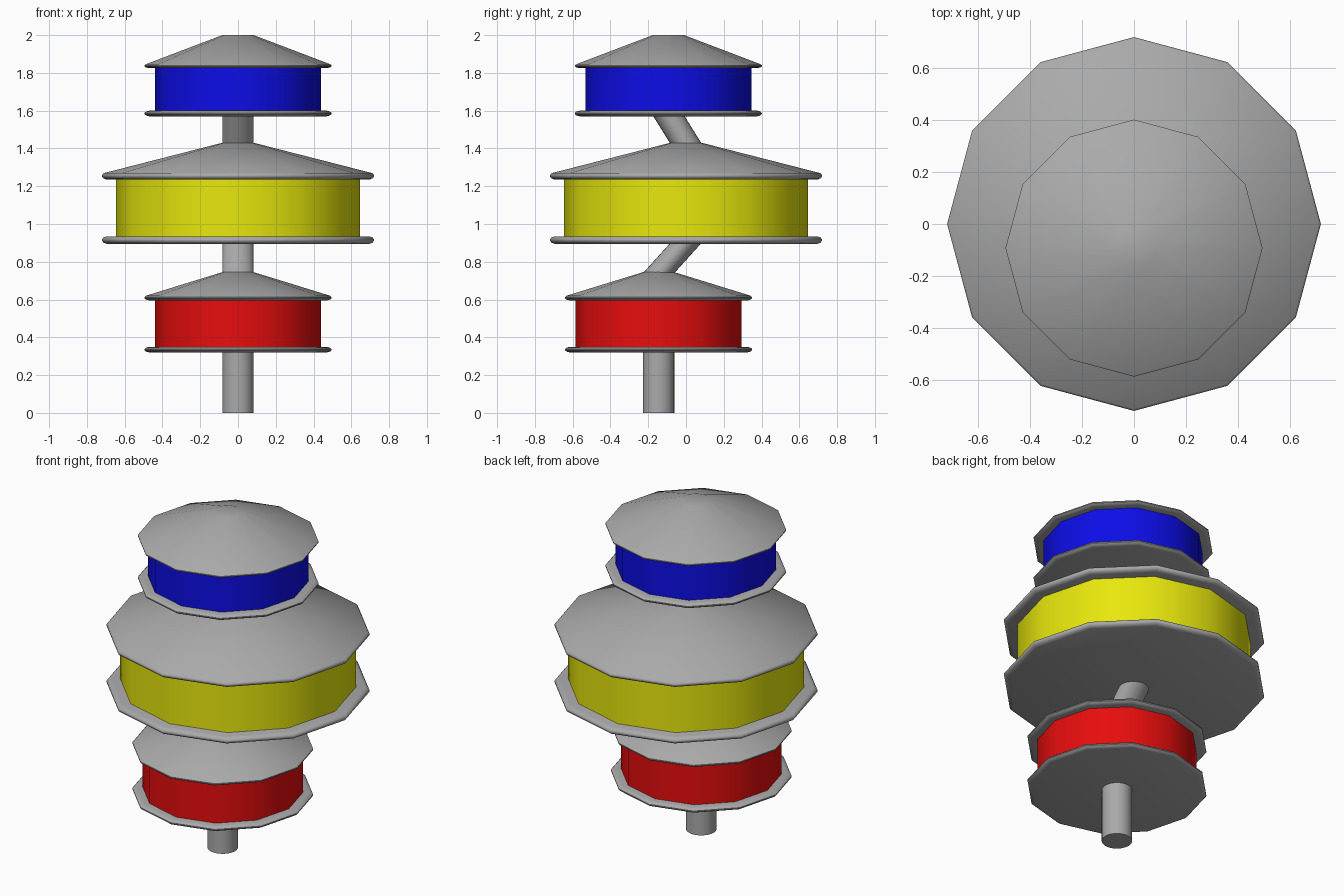
import bpy
import bmesh
from math import cos, sin, pi, radians

cube = bpy.data.objects.get("Cube")
if cube:
    bpy.data.objects.remove(cube, do_unlink=True)


def material(name, rgb):
    mat = bpy.data.materials.new(name)
    mat.use_nodes = True
    colour = (*rgb, 1)
    mat.diffuse_color = colour
    mat.node_tree.nodes["Principled BSDF"].inputs["Base Color"].default_value = colour
    return mat


grey = material("grey metal", (0.4, 0.4, 0.4))
red = material("red", (0.8, 0.004, 0.004))
yellow = material("yellow", (0.8, 0.8, 0.004))
blue = material("blue", (0.004, 0.004, 0.8))


def loft(name, rings, sides, mat):
    """Closed solid through horizontal rings given as (radius, y, z)."""
    bm = bmesh.new()
    loops = [[bm.verts.new((r * cos(2 * pi * i / sides), y + r * sin(2 * pi * i / sides), z))
              for i in range(sides)] for r, y, z in rings]
    for low, high in zip(loops, loops[1:]):
        for i in range(sides):
            j = (i + 1) % sides
            bm.faces.new((low[i], low[j], high[j], high[i]))
    bm.faces.new(loops[0][::-1])
    bm.faces.new(loops[-1])
    mesh = bpy.data.meshes.new(name)
    bm.to_mesh(mesh)
    bm.free()
    mesh.materials.append(mat)
    obj = bpy.data.objects.new(name, mesh)
    bpy.context.collection.objects.link(obj)
    bpy.ops.object.select_all(action='DESELECT')
    obj.select_set(True)
    bpy.context.view_layer.objects.active = obj
    bpy.ops.object.shade_smooth_by_angle(angle=radians(40))
    return obj


def rounded_rim(radius, y, low, high):
    """Rings of a disc edge with softened corners."""
    t = high - low
    return [(radius - 0.025, y, low), (radius - 0.008, y, low + 0.15 * t),
            (radius, y, low + 0.4 * t), (radius, y, low + 0.6 * t),
            (radius - 0.008, y, low + 0.85 * t), (radius - 0.025, y, high)]


POLE = 0.083


def drum_unit(name, mat, y, radius, drum_radius, base, drum_low, drum_high, rim, top):
    """Base plate, coloured drum and conical cap, stacked."""
    loft(name + "_base_plate", rounded_rim(radius, y, base, drum_low), 12, grey)
    loft(name + "_drum", [(drum_radius, y, drum_low - 0.005),
                          (drum_radius, y, drum_high + 0.005)], 12, mat)
    cap = rounded_rim(radius, y, drum_high, rim)[:5]
    loft(name + "_cap", cap + [(POLE, y, top)], 12, grey)


LOW_Y, TOP_Y = -0.145, -0.093
drum_unit("lower", red, LOW_Y, 0.495, 0.44, 0.32, 0.35, 0.595, 0.625, 0.745)
drum_unit("middle", yellow, 0, 0.72, 0.645, 0.895, 0.935, 1.235, 1.275, 1.43)
drum_unit("upper", blue, TOP_Y, 0.495, 0.44, 1.57, 1.60, 1.825, 1.85, 2.0)

# Pole sections: upright stand and two slanted links
loft("stand_pole", [(POLE, LOW_Y, 0), (POLE, LOW_Y, 0.33)], 24, grey)
loft("lower_link", [(POLE, LOW_Y, 0.74), (POLE, 0, 0.9)], 24, grey)
loft("upper_link", [(POLE, 0, 1.425), (POLE, TOP_Y, 1.575)], 24, grey)
